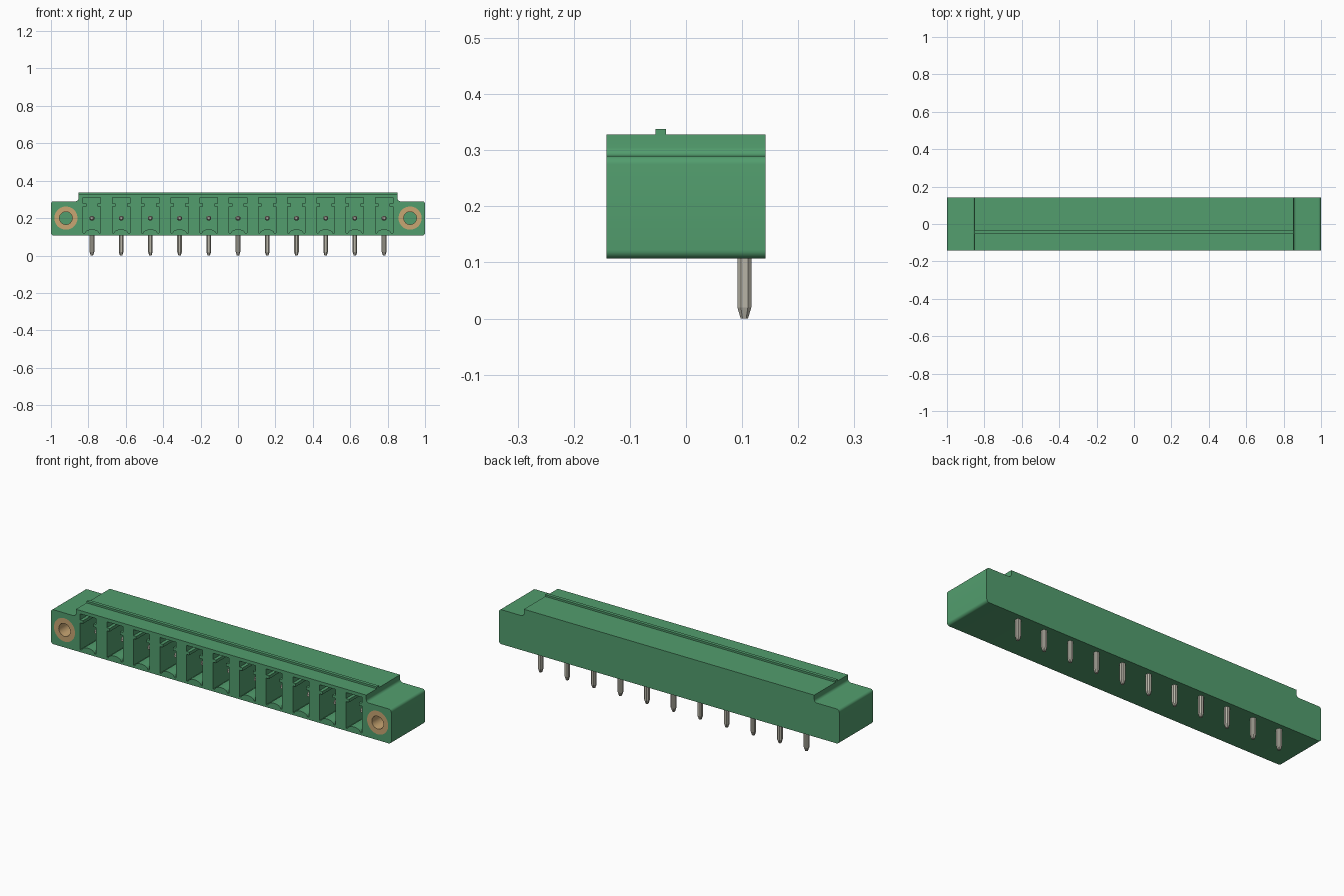
import bpy, bmesh, math
from mathutils import Matrix

cube = bpy.data.objects.get("Cube")
if cube:
    bpy.data.objects.remove(cube, do_unlink=True)


def material(name, rgb):
    m = bpy.data.materials.new(name)
    m.use_nodes = True
    m.diffuse_color = (*rgb, 1)
    bsdf = next(n for n in m.node_tree.nodes if n.type == 'BSDF_PRINCIPLED')
    bsdf.inputs["Base Color"].default_value = (*rgb, 1)
    return m


GREEN = material("green plastic", (0.085, 0.34, 0.155))
BRASS = material("brass", (0.58, 0.38, 0.17))
METAL = material("tinned metal", (0.48, 0.46, 0.39))

PITCH, COUNT = 0.1562, 11
FRONT, BACK = -0.142, 0.142
BASE, FLANGE_TOP, TOP = 0.107, 0.29, 0.328
HALF_TOP = 0.853
SCREW_X, AXIS_Z = 0.92, 0.2
SLOT_BACK, INSERT_BACK = 0.06, 0.04
PIN_Y = 0.104
slot_xs = [(i - (COUNT - 1) / 2) * PITCH for i in range(COUNT)]


def finish(name, bm, mat):
    bmesh.ops.recalc_face_normals(bm, faces=bm.faces)
    mesh = bpy.data.meshes.new(name)
    bm.to_mesh(mesh)
    bm.free()
    mesh.materials.append(mat)
    ob = bpy.data.objects.new(name, mesh)
    bpy.context.collection.objects.link(ob)
    return ob


def smooth(ob):
    bpy.ops.object.select_all(action='DESELECT')
    ob.select_set(True)
    bpy.context.view_layer.objects.active = ob
    bpy.ops.object.shade_smooth_by_angle(angle=math.radians(35))


def loft(bm, rings, closed=False):
    """Skin rings of points; cap the ends, or join last to first."""
    vs = [[bm.verts.new(p) for p in ring] for ring in rings]
    n = len(vs[0])
    pairs = list(zip(vs, vs[1:])) + ([(vs[-1], vs[0])] if closed else [])
    for a, b in pairs:
        for i in range(n):
            j = (i + 1) % n
            bm.faces.new((a[i], a[j], b[j], b[i]))
    if not closed:
        bm.faces.new(vs[0])
        bm.faces.new(vs[-1])


def prism(bm, outline, y0, y1):
    loft(bm, [[(x, y, z) for x, z in outline] for y in (y0, y1)])


def arc(cx, cz, r, a0, a1, steps=6):
    angles = [math.radians(a0 + (a1 - a0) * i / steps) for i in range(steps + 1)]
    return [(cx + r * math.cos(a), cz + r * math.sin(a)) for a in angles]


def circle(x, y, r, n=40):
    return [(x + r * math.cos(i * math.tau / n), y,
             AXIS_Z + r * math.sin(i * math.tau / n)) for i in range(n)]


# Housing: stepped profile with rounded flange corners and step fillets
R = 0.015
right = (arc(1 - R, BASE + R, R, -90, 0)
         + arc(1 - R, FLANGE_TOP - R, R, 0, 90)
         + arc(HALF_TOP + R, FLANGE_TOP + R, R, 270, 180)
         + [(HALF_TOP, TOP)])
bm = bmesh.new()
prism(bm, right + [(-x, z) for x, z in reversed(right)], FRONT, BACK)
housing = finish("housing", bm, GREEN)

# Cutters: keyed sockets with an arched floor, and holes for the inserts
half = [(0.047, 0.12), (0.047, 0.262), (0.03, 0.262), (0.03, 0.278),
        (0.047, 0.278), (0.047, 0.31)]
floor = [(0.038 * math.cos(math.pi * i / 8), 0.12 + 0.02 * math.sin(math.pi * i / 8))
         for i in range(8, -1, -1)]
socket = floor + half + [(-x, z) for x, z in reversed(half)]
bm = bmesh.new()
for x in slot_xs:
    prism(bm, [(x + px, pz) for px, pz in socket], FRONT - 0.05, SLOT_BACK)
for s in (-1, 1):
    loft(bm, [circle(s * SCREW_X, y, 0.062) for y in (FRONT - 0.05, INSERT_BACK)])
cutter = finish("socket_cutter", bm, GREEN)
cutter.hide_render = True
cut = housing.modifiers.new("sockets", 'BOOLEAN')
cut.operation, cut.solver, cut.object = 'DIFFERENCE', 'EXACT', cutter
bpy.context.view_layer.objects.active = housing
bpy.ops.object.modifier_apply(modifier=cut.name)
bpy.data.objects.remove(cutter, do_unlink=True)
smooth(housing)

# Locking ridge along the top
bm = bmesh.new()
prism(bm, [(-HALF_TOP, TOP - 0.005), (HALF_TOP, TOP - 0.005),
           (HALF_TOP, 0.338), (-HALF_TOP, 0.338)], -0.054, -0.036)
finish("locking_ridge", bm, GREEN)

# Threaded brass inserts in the flanges
for side, s in (("right", -1), ("left", 1)):
    bm = bmesh.new()
    loft(bm, [circle(s * SCREW_X, y, r) for r, y in
              ((0.062, FRONT), (0.062, INSERT_BACK), (0.034, INSERT_BACK), (0.034, FRONT))],
         closed=True)
    smooth(finish(side + "_insert", bm, BRASS))


def bar(bm, matrix, length, tip):
    """Chamfered square bar along local z, from its tapered tip at zero."""
    def ring(w, z):
        c = w * 0.5
        pts = [(w, -c), (w, c), (c, w), (-c, w), (-w, c), (-w, -c), (-c, -w), (c, -w)]
        return [matrix @ Matrix.Translation((x, y, z)).translation for x, y in pts]
    loft(bm, [ring(0.0065, 0), ring(0.0125, tip), ring(0.0125, length)])


# Pins: contact inside each socket and solder leg below
to_back = Matrix.Rotation(math.radians(-90), 4, 'X')
for i, x in enumerate(slot_xs, 1):
    bm = bmesh.new()
    bar(bm, Matrix.Translation((x, -0.08, AXIS_Z)) @ to_back, PIN_Y + 0.08, 0.012)
    bar(bm, Matrix.Translation((x, PIN_Y, 0)), AXIS_Z, 0.02)
    finish(f"pin_{i}", bm, METAL)
